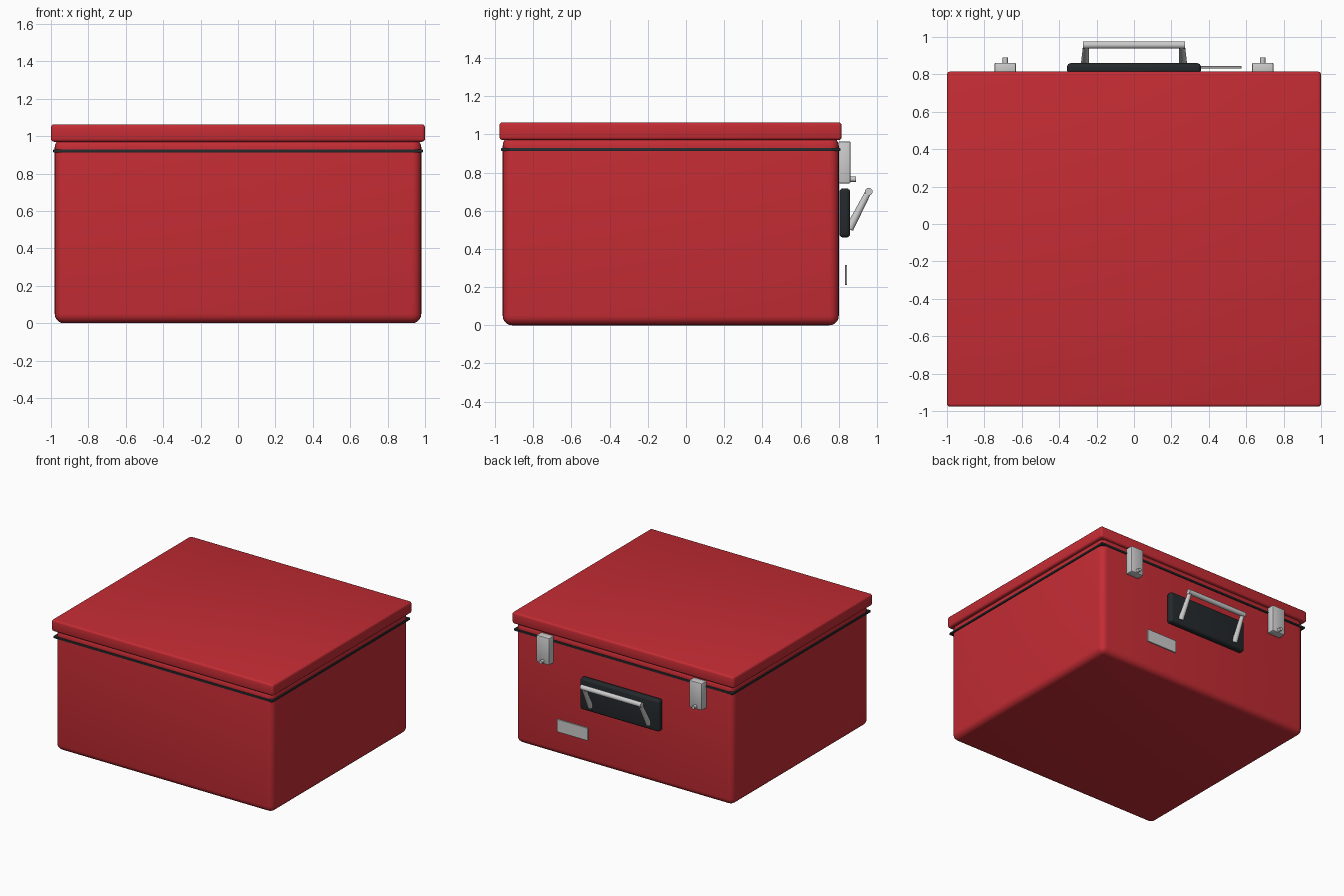
import bpy, math
from mathutils import Vector

if "Cube" in bpy.data.objects:
    bpy.data.objects.remove(bpy.data.objects["Cube"])


def material(name, color):
    m = bpy.data.materials.new(name)
    m.diffuse_color = (*color, 1)
    m.use_nodes = True
    m.node_tree.nodes["Principled BSDF"].inputs["Base Color"].default_value = m.diffuse_color
    return m


RED = material("red_paint", (0.55, 0.025, 0.034))
BLACK = material("black_rubber", (0.018, 0.022, 0.025))


def finish(obj, name, mat):
    obj.name = name
    if mat:
        obj.data.materials.append(mat)
    bpy.ops.object.shade_smooth_by_angle(angle=math.radians(35))
    return obj


def box(name, x, y, z, mat=None, bevel=0.0, segments=3):
    # x, y, z are (min, max) ranges
    bpy.ops.mesh.primitive_cube_add(size=1, location=[(a + b) / 2 for a, b in (x, y, z)])
    obj = bpy.context.object
    obj.scale = [b - a for a, b in (x, y, z)]
    bpy.ops.object.transform_apply(location=False, rotation=False, scale=True)
    if bevel:
        mod = obj.modifiers.new("rounded_edges", 'BEVEL')
        mod.width = bevel
        mod.segments = segments
        bpy.ops.object.modifier_apply(modifier=mod.name)
    return finish(obj, name, mat)


def rod(name, start, end, r1, r2=None, mat=None):
    start, end = Vector(start), Vector(end)
    d = end - start
    bpy.ops.mesh.primitive_cone_add(vertices=24, radius1=r1, radius2=r2 or r1,
                                    depth=d.length, location=(start + end) / 2)
    obj = bpy.context.object
    obj.rotation_euler = d.to_track_quat('Z', 'Y').to_euler()
    return finish(obj, name, mat)


# Case: tub, rubber seal and overhanging lid
box("case_body", (-0.98, 0.98), (-0.96, 0.80), (0, 0.99), RED, 0.05, 5)
box("lid_seal", (-0.988, 0.988), (-0.968, 0.808), (0.912, 0.929), BLACK, 0.004, 2)
box("lid", (-1, 1), (-0.977, 0.815), (0.97, 1.063), RED, 0.016, 3)

# Latches with a round pin, and handle arms, on both sides
for side, s in (("left", -1), ("right", 1)):
    cx = 0.688 * s
    box(f"latch_{side}", (cx - 0.058, cx + 0.058), (0.797, 0.862), (0.743, 0.963), None, 0.008, 2)
    rod(f"latch_pin_{side}", (cx, 0.85, 0.765), (cx, 0.89, 0.765), 0.014)
    rod(f"handle_arm_{side}", (0.262 * s, 0.855, 0.505), (0.256 * s, 0.956, 0.70), 0.022, 0.016)

# Handle backing plate and grip
box("handle_plate", (-0.358, 0.358), (0.803, 0.86), (0.46, 0.717), BLACK, 0.02, 4)
rod("handle_grip", (-0.273, 0.957, 0.70), (0.273, 0.957, 0.70), 0.02)

# Blank name plate
box("name_plate", (0.295, 0.575), (0.832, 0.844), (0.212, 0.317), None, 0.002, 1)
